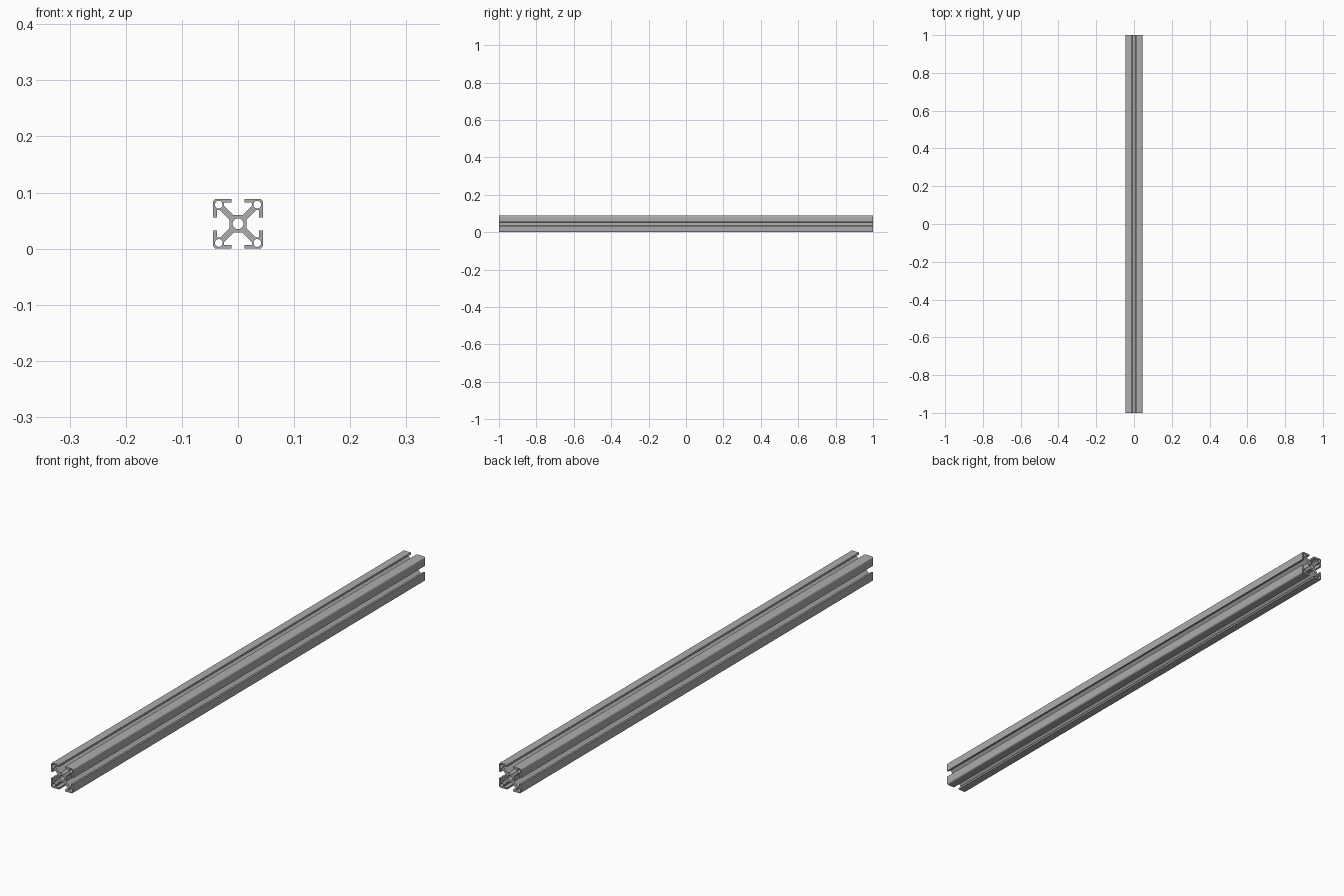
import bpy
import math
from mathutils import Matrix, Vector

cube = bpy.data.objects.get("Cube")
if cube:
    bpy.data.objects.remove(cube, do_unlink=True)

HALF = 0.0444          # half width of the square section
U = HALF / 10          # section unit
LENGTH = 2.0


def arc(cx, cy, r, start, sweep, n):
    return [Vector((cx + r * math.cos(start + sweep * i / n),
                    cy + r * math.sin(start + sweep * i / n))) for i in range(n + 1)]


def circle(cx, cy, r, n=32):
    return arc(cx, cy, r, 0, math.tau, n)[:-1]


# Half of one corner: core, diagonal web, hollow corner block, slot lip
half_corner = [Vector(p) for p in
               [(3.5, 1.8), (7.3, 5.6), (8.5, 5.6), (8.5, 2.6), (10, 2.6)]]
mirrored = [Vector((p.y, p.x)) for p in reversed(half_corner)]
corner = half_corner + arc(8.5, 8.5, 1.5, 0, math.pi / 2, 8) + mirrored

# Four corners make the outline; a central bore and four corner bores pierce it
outline = []
for k in range(4):
    outline += [Matrix.Rotation(k * math.pi / 2, 2) @ p for p in corner]
loops = [outline, circle(0, 0, 2.15)]
loops += [circle(sx * 7.7, sy * 7.7, 1.55) for sx in (-1, 1) for sy in (-1, 1)]

# Extrude the filled section along the rail
curve = bpy.data.curves.new("slotted_rail", 'CURVE')
curve.dimensions = '2D'
curve.fill_mode = 'BOTH'
curve.extrude = LENGTH / 2
for loop in loops:
    spline = curve.splines.new('POLY')
    spline.points.add(len(loop) - 1)
    for point, p in zip(spline.points, loop):
        point.co = (p.x * U, p.y * U, 0, 1)
    spline.use_cyclic_u = True

rail = bpy.data.objects.new("slotted_rail", curve)
bpy.context.collection.objects.link(rail)
rail.rotation_euler.x = math.pi / 2
rail.location.z = HALF

# Aluminium
metal = bpy.data.materials.new("aluminium_grey")
metal.use_nodes = True
grey = (0.42, 0.42, 0.42, 1)
metal.diffuse_color = grey
metal.node_tree.nodes["Principled BSDF"].inputs["Base Color"].default_value = grey
curve.materials.append(metal)

# Turn into a mesh with crisp edges and smooth bores
bpy.ops.object.select_all(action='DESELECT')
rail.select_set(True)
bpy.context.view_layer.objects.active = rail
bpy.ops.object.convert(target='MESH')
bpy.ops.object.mode_set(mode='EDIT')
bpy.ops.mesh.select_all(action='SELECT')
bpy.ops.mesh.remove_doubles(threshold=0.00001)
bpy.ops.mesh.normals_make_consistent(inside=False)
bpy.ops.object.mode_set(mode='OBJECT')
bpy.ops.object.shade_smooth_by_angle(angle=math.radians(30))
